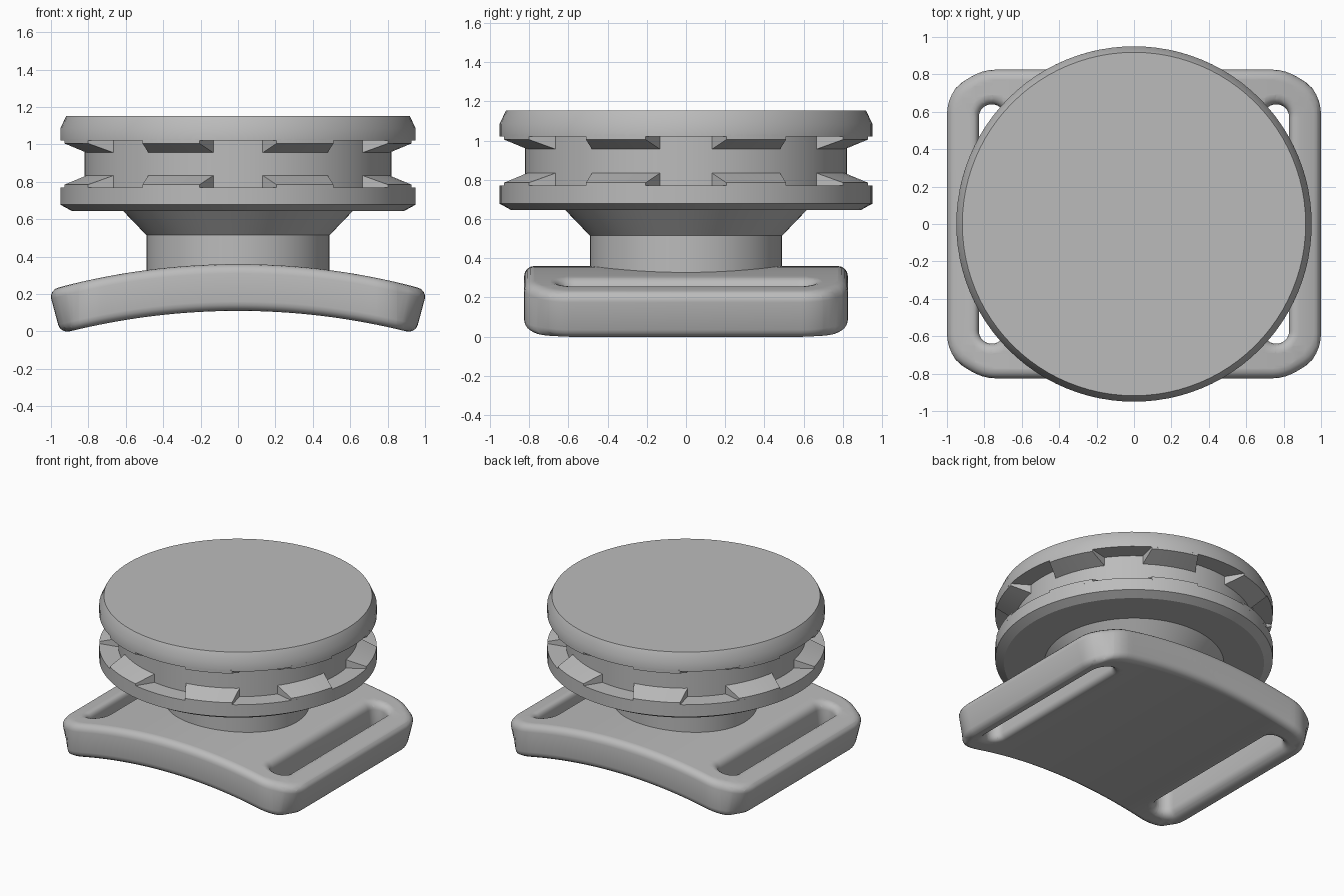
import bpy, bmesh
from math import sin, cos, radians, pi, sqrt
from mathutils import Vector

if "Cube" in bpy.data.objects:
    bpy.data.objects.remove(bpy.data.objects["Cube"])

grey = bpy.data.materials.new("plain_grey")
grey.use_nodes = True
COLOUR = (0.5, 0.5, 0.5, 1)
grey.diffuse_color = COLOUR
grey.node_tree.nodes["Principled BSDF"].inputs["Base Color"].default_value = COLOUR


def finish(name, bm, angle=28):
    """Turn a bmesh into a named, shaded object."""
    bmesh.ops.remove_doubles(bm, verts=bm.verts[:], dist=0.0002)
    bmesh.ops.recalc_face_normals(bm, faces=bm.faces[:])
    mesh = bpy.data.meshes.new(name)
    bm.to_mesh(mesh)
    bm.free()
    mesh.shade_smooth()
    mesh.set_sharp_from_angle(angle=radians(angle))
    mesh.materials.clear()
    mesh.materials.append(grey)
    obj = bpy.data.objects.new(name, mesh)
    bpy.context.collection.objects.link(obj)
    return obj


def revolve(name, profile, steps=96):
    bm = bmesh.new()
    verts = [bm.verts.new((r, 0, z)) for r, z in profile]
    edges = [bm.edges.new(pair) for pair in zip(verts, verts[1:])]
    bmesh.ops.spin(bm, geom=verts + edges, cent=(0, 0, 0), axis=(0, 0, 1),
                   angle=2 * pi, steps=steps, use_duplicate=False)
    return finish(name, bm)


def rounded_rect(cx, hx, hy, r, steps=10):
    """Outline of a rectangle with round corners, centred on (cx, 0)."""
    points = []
    for i, (sx, sy) in enumerate(((1, 1), (-1, 1), (-1, -1), (1, -1))):
        for k in range(steps + 1):
            a = pi / 2 * (i + k / steps)
            points.append((cx + sx * (hx - r) + r * cos(a), sy * (hy - r) + r * sin(a)))
    return points


# Spool: neck, flared collar, lower flange, grooved core and capped upper flange
revolve("spool", [(0, 0.25), (0.49, 0.25), (0.49, 0.515), (0.615, 0.645),
                  (0.89, 0.645), (0.95, 0.678), (0.95, 0.77), (0.82, 0.77),
                  (0.82, 1.02), (0.95, 1.02), (0.95, 1.085), (0.918, 1.153),
                  (0, 1.153)])


# Wedge teeth around both sides of the groove
def add_tooth(bm, centre, mirror, steps=6):
    rings = []
    for k in range(steps + 1):
        t = 2 * k / steps - 1
        inner, outer = (radians(centre + t * half) for half in (13.4, 10))
        section = ((0.815, 0.76, inner), (0.95, 0.76, outer),
                   (0.95, 0.785, outer), (0.815, 0.836, inner))
        rings.append([bm.verts.new((r * cos(a), r * sin(a), 1.79 - z if mirror else z))
                      for r, z, a in section])
    for a, b in zip(rings, rings[1:]):
        for i in range(4):
            j = (i + 1) % 4
            bm.faces.new((a[i], a[j], b[j], b[i]))
    bm.faces.new(rings[0])
    bm.faces.new(rings[-1])


for name, mirror in (("lower_teeth", False), ("upper_teeth", True)):
    bm = bmesh.new()
    for n in range(8):
        add_tooth(bm, 22.5 + 45 * n, mirror)
    finish(name, bm)

# Strap plate: filled outline with two slots and rounded edges
FILLET, HALF = 0.05, 0.125
curve = bpy.data.curves.new("plate_outline", "CURVE")
curve.dimensions = "2D"
curve.fill_mode = "BOTH"
curve.extrude = HALF - FILLET
curve.bevel_depth = FILLET
curve.bevel_resolution = 3
outlines = [rounded_rect(0, 0.98 - FILLET, 0.825 - FILLET, 0.24 - FILLET)]
for side in (-1, 1):
    outlines.append(rounded_rect(side * 0.76, 0.07 + FILLET, 0.64 + FILLET, 0.069 + FILLET))
for points in outlines:
    spline = curve.splines.new("POLY")
    spline.points.add(len(points) - 1)
    for p, (x, y) in zip(spline.points, points):
        p.co = (x, y, 0, 1)
    spline.use_cyclic_u = True
helper = bpy.data.objects.new("plate_outline", curve)
bpy.context.collection.objects.link(helper)
flat = bpy.data.meshes.new_from_object(
    helper.evaluated_get(bpy.context.evaluated_depsgraph_get()))
bpy.data.objects.remove(helper)

# Slice the plate across its width, then arch it and splay its ends
bm = bmesh.new()
bm.from_mesh(flat)
bpy.data.meshes.remove(flat)
bmesh.ops.remove_doubles(bm, verts=bm.verts[:], dist=0.0002)
for i in range(-19, 20):
    bmesh.ops.bisect_plane(bm, geom=bm.verts[:] + bm.edges[:] + bm.faces[:], dist=0.0001,
                           plane_co=Vector((i * 0.05, 0, 0)), plane_no=Vector((1, 0, 0)))
ARCH = 3.75
for v in bm.verts:
    x, y, z = v.co
    splay = 0.25 * min(max((abs(x) - 0.87) / 0.06, 0), 1)
    x += splay * z * (1 if x > 0 else -1)
    v.co = (x, y, z + 0.235 + sqrt(ARCH ** 2 - x ** 2) - ARCH)
finish("strap_plate", bm, 35)
